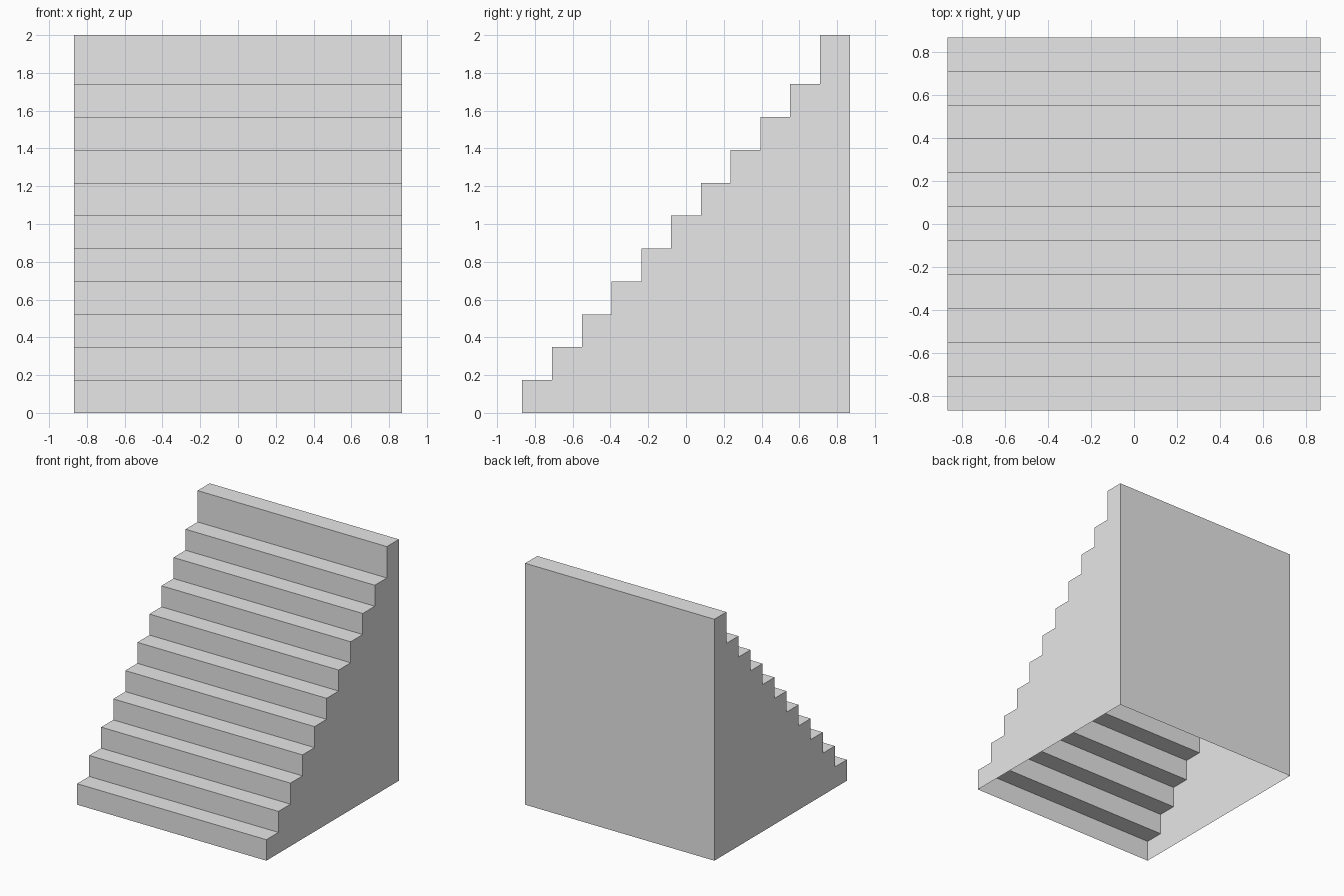
import bpy
import bmesh

cube = bpy.data.objects.get("Cube")
if cube:
    bpy.data.objects.remove(cube, do_unlink=True)

STEPS = 11
HALF = 0.867            # half of the width and of the depth
RUN = 2 * HALF / STEPS
RISE = 0.174
HEIGHT = 2.0            # the last step is taller than the others

# Plain grey
grey = bpy.data.materials.new("light grey")
grey.use_nodes = True
colour = (0.8, 0.8, 0.8, 1)
grey.diffuse_color = colour
grey.node_tree.nodes["Principled BSDF"].inputs["Base Color"].default_value = colour

# Stepped side profile, from the front foot up to the back and down again
profile = [(-HALF, 0)]
for i in range(STEPS):
    top = HEIGHT if i == STEPS - 1 else RISE * (i + 1)
    profile += [(-HALF + RUN * i, top), (-HALF + RUN * (i + 1), top)]
profile.append((HALF, 0))

# Hollow shell: two sides, treads, risers and back, open underneath
bm = bmesh.new()
right = [bm.verts.new((-HALF, y, z)) for y, z in profile]
left = [bm.verts.new((HALF, y, z)) for y, z in profile]
bm.faces.new(right)
bm.faces.new(left[::-1])
for i in range(len(profile) - 1):
    bm.faces.new((right[i], left[i], left[i + 1], right[i + 1]))
bmesh.ops.recalc_face_normals(bm, faces=bm.faces)

# Make sure the shell faces outward
bm.faces.ensure_lookup_table()
if bm.faces[0].normal.x > 0:
    bmesh.ops.reverse_faces(bm, faces=bm.faces)

mesh = bpy.data.meshes.new("staircase")
bm.to_mesh(mesh)
bm.free()
mesh.materials.append(grey)
staircase = bpy.data.objects.new("staircase", mesh)
bpy.context.collection.objects.link(staircase)
